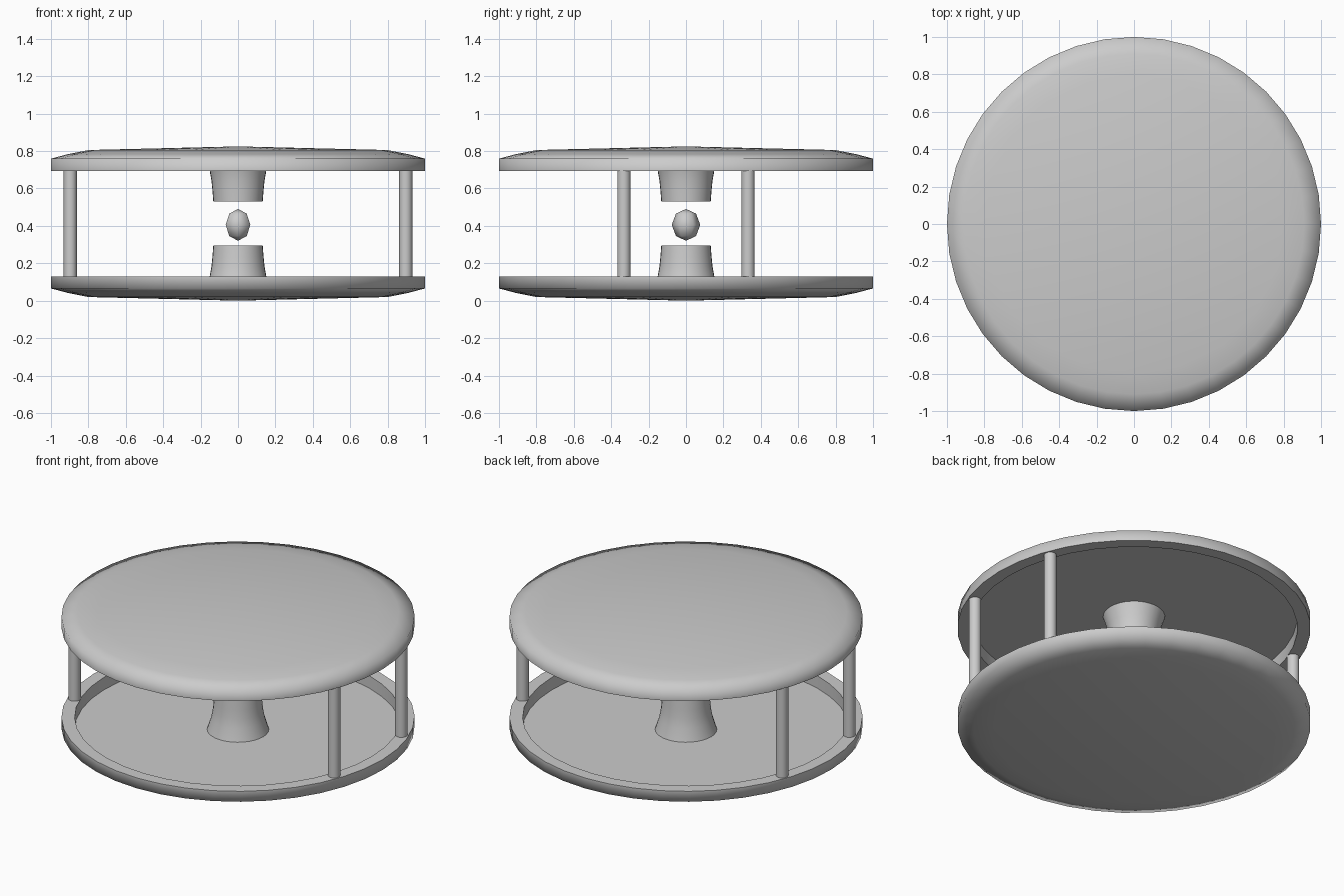
import bpy, bmesh
from math import pi, sin, cos, radians

cube = bpy.data.objects.get("Cube")
if cube:
    bpy.data.objects.remove(cube, do_unlink=True)

MID = 0.4125      # height of the mirror plane between the two plates
SIDES = 40

grey = bpy.data.materials.new("light_grey")
grey.use_nodes = True
grey.diffuse_color = (0.6, 0.6, 0.6, 1)
grey.node_tree.nodes["Principled BSDF"].inputs["Base Color"].default_value = (0.6, 0.6, 0.6, 1)


def finish(bm, name, angle):
    bmesh.ops.recalc_face_normals(bm, faces=bm.faces)
    mesh = bpy.data.meshes.new(name)
    bm.to_mesh(mesh)
    bm.free()
    mesh.materials.append(grey)
    obj = bpy.data.objects.new(name, mesh)
    bpy.context.collection.objects.link(obj)
    bpy.ops.object.select_all(action='DESELECT')
    obj.select_set(True)
    bpy.context.view_layer.objects.active = obj
    bpy.ops.object.shade_smooth_by_angle(angle=radians(angle))
    return obj


def ring(bm, r, z, n, turn=0.0):
    return [bm.verts.new((r * cos(turn + 2 * pi * i / n), r * sin(turn + 2 * pi * i / n), z))
            for i in range(n)]


def bridge(bm, a, b):
    n = len(a)
    for i in range(n):
        bm.faces.new((a[i], a[(i + 1) % n], b[(i + 1) % n], b[i]))


def fan(bm, loop, z):
    tip = bm.verts.new((0, 0, z))
    for i in range(len(loop)):
        bm.faces.new((loop[i], loop[(i + 1) % len(loop)], tip))


def lathe(bm, profile, n, turn=0.0):
    loops = [ring(bm, r, z, n, turn) for r, z in profile]
    for a, b in zip(loops, loops[1:]):
        bridge(bm, a, b)
    return loops


def plate(name, s):
    """Round plate with a recessed inner face and a faceted, scalloped dome."""
    bm = bmesh.new()
    turn = -pi / 2
    profile = [(0.925, 0.36), (0.925, 0.282), (1, 0.282), (1, 0.347), (0.91, 0.371)]
    loops = lathe(bm, [(r, MID + s * h) for r, h in profile], SIDES, turn)
    bm.faces.new(loops[0])
    # the dome drops to half as many sides, which makes the scallops
    outer, half = loops[-1], SIDES // 2
    inner = ring(bm, 0.8, MID + s * 0.393, half, turn)
    for i in range(half):
        j = (i + 1) % half
        e0, e1, e2 = outer[2 * i], outer[2 * i + 1], outer[2 * j]
        bm.faces.new((e0, e1, inner[i]))
        bm.faces.new((e1, inner[j], inner[i]))
        bm.faces.new((e1, e2, inner[j]))
    fan(bm, inner, MID + s * 0.4125)
    finish(bm, name, 80)


def pedestal(name, s):
    bm = bmesh.new()
    profile = [(0.175, 0.36), (0.152, 0.285), (0.142, 0.23), (0.137, 0.18), (0.132, 0.117)]
    loops = lathe(bm, [(r, MID + s * h) for r, h in profile], 32)
    bm.faces.new(loops[0])
    bm.faces.new(loops[-1])
    finish(bm, name, 40)


for side, s in (("lower", -1), ("upper", 1)):
    plate(side + "_plate", s)
    pedestal(side + "_pedestal", s)

# four posts standing on the rims
for xname, sx in (("left", 1), ("right", -1)):
    for yname, sy in (("front", -1), ("back", 1)):
        bm = bmesh.new()
        ends = lathe(bm, [(0.035, MID - 0.285), (0.035, MID + 0.285)], 20)
        for end in ends:
            bm.faces.new(end)
        post = finish(bm, f"{yname}_{xname}_post", 40)
        post.location = (sx * 0.897, sy * 0.332, 0)

# six-sided bead floating between the pedestals
bm = bmesh.new()
bead = [(0.076 * cos(a), MID - 0.007 + 0.085 * sin(a)) for a in (-pi / 4, 0, pi / 4)]
loops = lathe(bm, bead, 6, pi / 2)
fan(bm, loops[0], MID - 0.092)
fan(bm, loops[-1], MID + 0.078)
finish(bm, "center_bead", 80)
